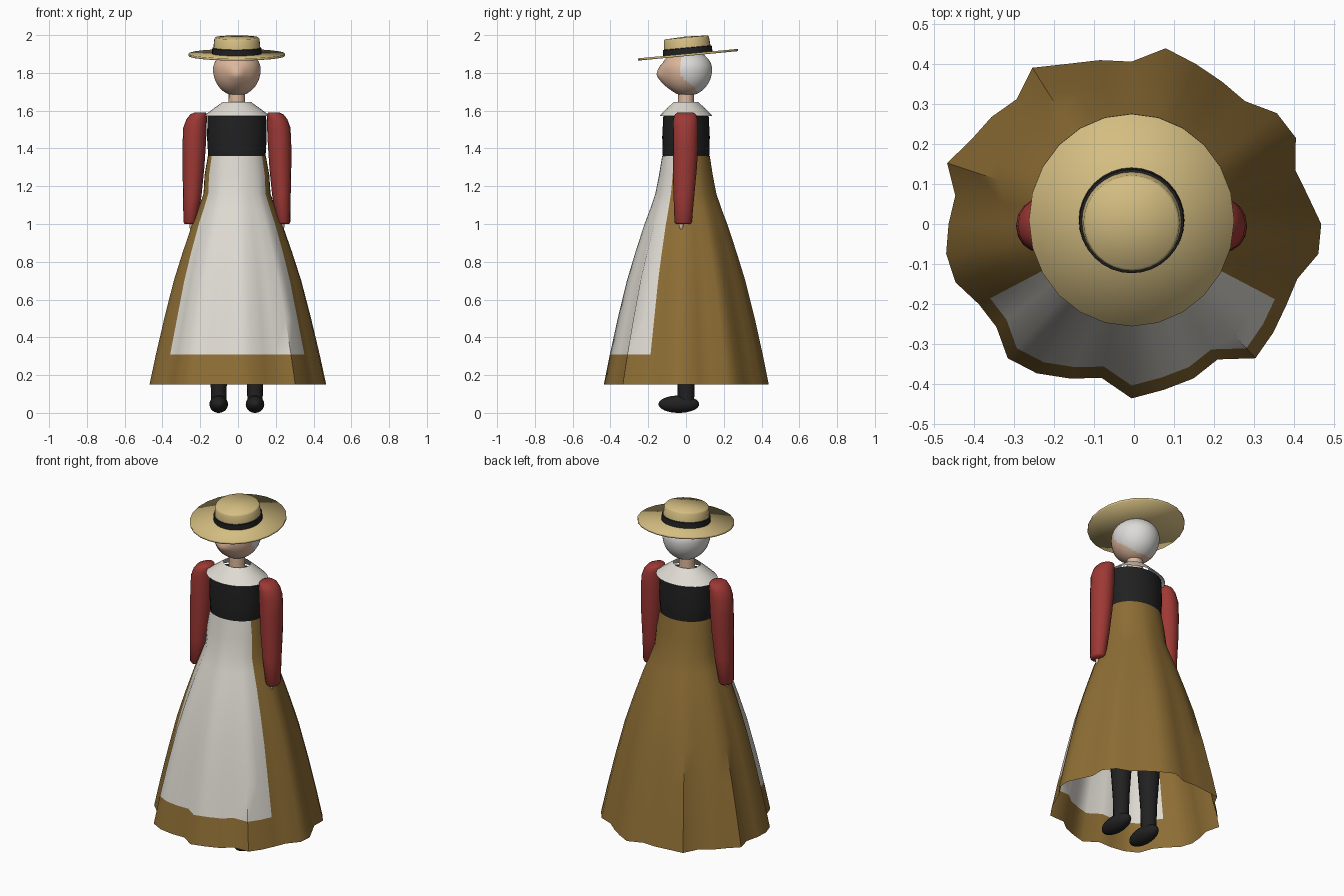
import bpy, bmesh, math
from mathutils import Matrix, Vector

if "Cube" in bpy.data.objects:
    bpy.data.objects.remove(bpy.data.objects["Cube"])

CX = -0.006  # body axis


def material(name, r, g, b):
    m = bpy.data.materials.new(name)
    m.use_nodes = True
    m.diffuse_color = (r, g, b, 1)
    bsdf = next(n for n in m.node_tree.nodes if n.type == "BSDF_PRINCIPLED")
    bsdf.inputs["Base Color"].default_value = (r, g, b, 1)
    bsdf.inputs["Roughness"].default_value = 0.8
    return m


gold = material("mustard cloth", 0.27, 0.155, 0.035)
linen = material("white linen", 0.74, 0.71, 0.65)
red = material("red cloth", 0.34, 0.04, 0.035)
black = material("black cloth", 0.015, 0.015, 0.016)
straw = material("straw", 0.66, 0.51, 0.22)
skin = material("skin", 0.72, 0.47, 0.33)
hair = material("white hair", 0.72, 0.71, 0.69)


def finish(name, bm, mats, angle=50, rule=None):
    """Turn a bmesh into a smooth object; rule(centre) picks the material."""
    me = bpy.data.meshes.new(name)
    bm.to_mesh(me)
    bm.free()
    for m in mats:
        me.materials.append(m)
    me.shade_smooth()
    if angle < 180:
        me.set_sharp_from_angle(angle=math.radians(angle))
    if rule:
        for p in me.polygons:
            p.material_index = int(rule(p.center))
    ob = bpy.data.objects.new(name, me)
    bpy.context.collection.objects.link(ob)
    return ob


def loft(name, rings, mats, sides=24, caps=True, angle=50, rule=None, wave=None):
    """Skin elliptical rings (z, rx, ry, cx, cy), listed from the bottom up."""
    bm = bmesh.new()
    loops = []
    for z, rx, ry, cx, cy in rings:
        loop = []
        for i in range(sides):
            a = math.tau * i / sides
            k = wave(i, z) if wave else 1
            loop.append(bm.verts.new((cx + rx * k * math.cos(a), cy + ry * k * math.sin(a), z)))
        loops.append(loop)
    for lo, hi in zip(loops, loops[1:]):
        for i in range(sides):
            j = (i + 1) % sides
            bm.faces.new((lo[i], lo[j], hi[j], hi[i]))
    if caps:
        bm.faces.new(loops[0][::-1])
        bm.faces.new(loops[-1])
    return finish(name, bm, mats, angle, rule)


def ellipsoid(name, centre, size, mats, u=24, v=16, shape=None, rule=None):
    bm = bmesh.new()
    bmesh.ops.create_uvsphere(bm, u_segments=u, v_segments=v, radius=1)
    for vert in bm.verts:
        p = Vector([c * s for c, s in zip(vert.co, size)])
        vert.co = (shape(p) if shape else p) + Vector(centre)
    return finish(name, bm, mats, 180, rule)


# Skirt: hem radius every ten degrees from the left side, folds fade toward the waist
hem = [43, 40.6, 39.5, 43, 43, 40, 41, 42.5, 44.5, 40.5, 41.5, 42.5,
       45, 40.6, 41.5, 42, 44.5, 40.6, 41.5, 42.7, 42.5, 40, 40, 43.7,
       43, 41, 39, 43.5, 42, 41, 39, 43.7, 42, 40.5, 40, 43]
MEAN = 42


def fold(i, z):
    fade = min(1, max(0, (1.36 - z) / 0.8))
    return 1 + (hem[i] / MEAN - 1) * fade


def on_apron(c):
    return c.z > 0.31 and math.atan2(-c.y, abs(c.x - CX) / 1.1) > math.radians(30)


profile = [(0.15, 0.42), (0.31, 0.389), (0.5, 0.349), (0.7, 0.304), (0.85, 0.262),
           (1.0, 0.216), (1.08, 0.187), (1.16, 0.161), (1.26, 0.142), (1.36, 0.126)]
loft("skirt_and_apron", [(z, 1.1 * r + 0.015 * (z > 1.2), r, CX, 0) for z, r in profile],
     [gold, linen], sides=len(hem), caps=False, rule=on_apron, wave=fold)

# Bodice, collar and neck
loft("bodice", [(1.3, 0.135, 0.115, CX, 0), (1.36, 0.152, 0.123, CX, 0),
                (1.46, 0.158, 0.126, CX, 0), (1.575, 0.155, 0.12, CX, 0)], [black])
loft("collar", [(1.572, 0.176, 0.14, CX, 0), (1.61, 0.125, 0.103, CX, 0),
                (1.645, 0.076, 0.066, CX, 0)], [linen], caps=False)
loft("neck", [(1.56, 0.046, 0.044, CX, 0), (1.72, 0.043, 0.042, CX, 0)], [skin], sides=16)


# Head with a pointed nose; hair covers the back
def face(p):
    if p.y < 0:
        lift = max(0, 1 - abs(p.z + 0.03) / 0.08)
        p.y -= 0.03 * lift * math.exp(-(p.x / 0.045) ** 2)
    if p.z > 0:
        p.z *= 0.75
    return p


ellipsoid("head", (CX, 0.004, 1.818), (0.126, 0.134, 0.14), [skin, hair], 48, 36, face,
          lambda c: c.y > -0.03 + 1.0 * max(0, 1.79 - c.z))

# Straw hat: flat brim and banded crown, tipped forward
brim = loft("hat_brim", [(-0.006, 0.004, 0.004, 0, 0), (-0.006, 0.256, 0.266, 0, 0),
                         (0.006, 0.256, 0.266, 0, 0), (0.006, 0.004, 0.004, 0, 0)],
            [straw], angle=180)
crown = loft("hat_crown", [(0, 0.132, 0.132, 0, 0), (0.036, 0.13, 0.13, 0, 0),
                           (0.038, 0.124, 0.124, 0, 0), (0.083, 0.12, 0.12, 0, 0),
                           (0.092, 0.114, 0.114, 0, 0), (0.097, 0.004, 0.004, 0, 0)],
             [straw, black], sides=32, angle=60, rule=lambda c: 0.001 < c.z < 0.0375)
for part in (brim, crown):
    part.data.transform(Matrix.Translation((CX, 0.01, 1.896)) @ Matrix.Rotation(math.radians(5.4), 4, "X"))

# Arms, hands, legs and shoes on both sides
for side, label in ((1, "left"), (-1, "right")):
    def at(x):
        return CX + side * x

    loft(label + "_sleeve", [(1.0, 0.03, 0.038, at(0.247), -0.015), (1.01, 0.037, 0.046, at(0.246), -0.015),
                             (1.15, 0.049, 0.055, at(0.236), -0.011), (1.3, 0.058, 0.064, at(0.23), -0.006),
                             (1.42, 0.062, 0.067, at(0.226), -0.003), (1.51, 0.062, 0.067, at(0.222), -0.003),
                             (1.555, 0.054, 0.064, at(0.213), -0.003), (1.58, 0.044, 0.056, at(0.203), -0.003),
                             (1.59, 0.03, 0.042, at(0.195), -0.003)], [red], sides=16, angle=70)
    ellipsoid(label + "_hand", (at(0.238), -0.025, 0.995), (0.014, 0.012, 0.032), [skin], 12, 8)
    loft(label + "_leg", [(0.05, 0.04, 0.043, at(0.096), 0), (0.2, 0.044, 0.046, at(0.096), 0),
                          (0.42, 0.06, 0.06, at(0.096), 0), (0.85, 0.075, 0.075, at(0.09), 0)],
         [black], sides=16)
    ellipsoid(label + "_shoe", (at(0.096), -0.038, 0.046), (0.049, 0.108, 0.046), [black])
